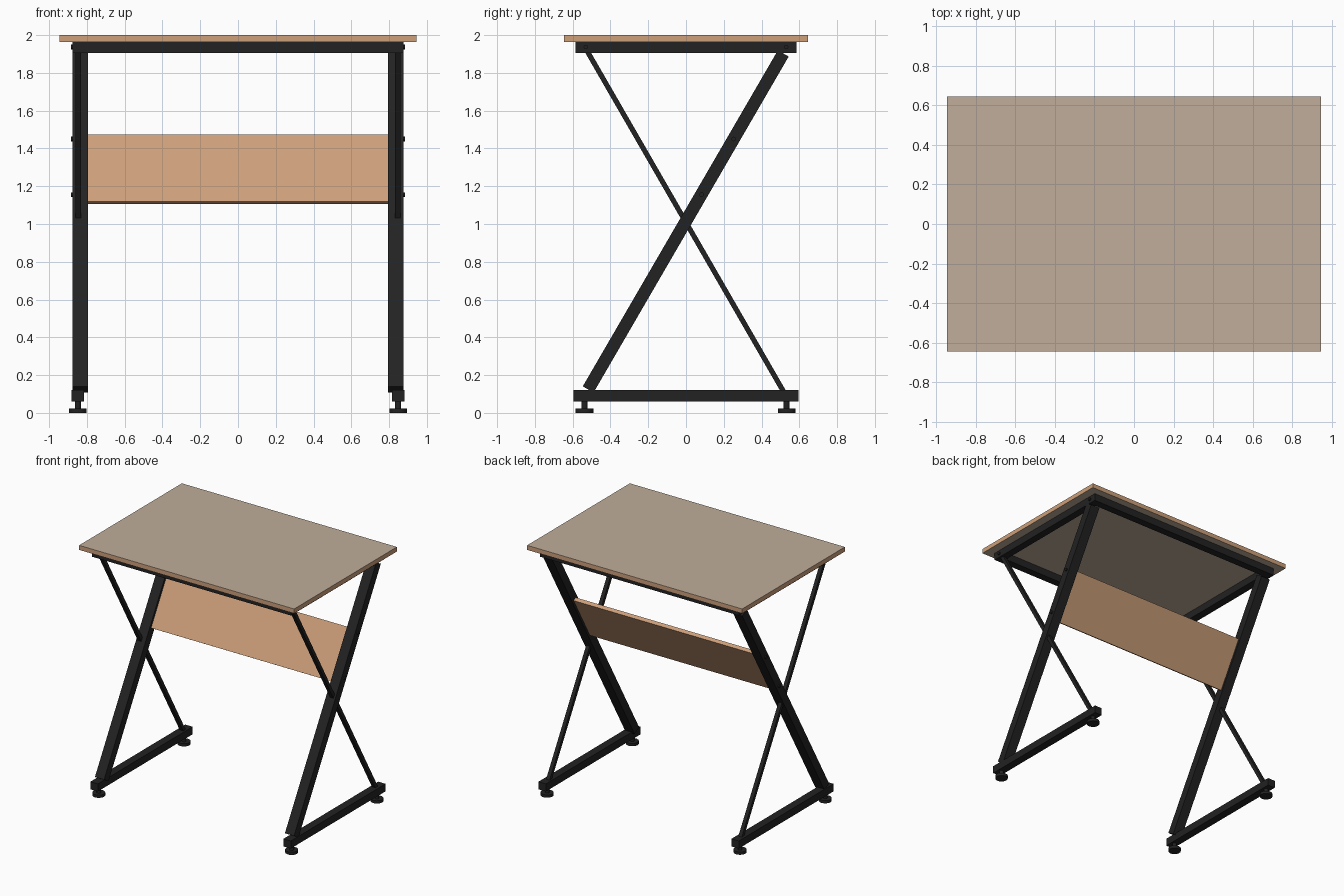
import bpy, bmesh, math
from mathutils import Matrix, Vector

if "Cube" in bpy.data.objects:
    bpy.data.objects.remove(bpy.data.objects["Cube"])


def material(name, rgb):
    m = bpy.data.materials.new(name)
    m.diffuse_color = (*rgb, 1)
    m.use_nodes = True
    m.node_tree.nodes["Principled BSDF"].inputs["Base Color"].default_value = m.diffuse_color
    return m


LAMINATE = material("beige laminate", (0.53, 0.42, 0.325))
WOOD = material("warm wood", (0.61, 0.35, 0.195))
METAL = material("black metal", (0.016, 0.016, 0.017))


def finish(name, bm, *mats):
    mesh = bpy.data.meshes.new(name)
    bm.to_mesh(mesh)
    bm.free()
    for m in mats:
        mesh.materials.append(m)
    ob = bpy.data.objects.new(name, mesh)
    bpy.context.collection.objects.link(ob)
    return ob


def box(name, center, size, *mats, tilt=0.0):
    """Box turned about the x axis by tilt."""
    bm = bmesh.new()
    m = (Matrix.Translation(center) @ Matrix.Rotation(tilt, 4, 'X')
         @ Matrix.Diagonal((*size, 1)))
    bmesh.ops.create_cube(bm, size=1, matrix=m)
    return finish(name, bm, *mats)


def bar(name, x, start, end, width, depth):
    """Straight bar between two (y, z) points at a given x."""
    a, b = Vector((x, *start)), Vector((x, *end))
    d = b - a
    return box(name, (a + b) / 2, (width, depth, d.length), METAL,
               tilt=math.atan2(-d.y, d.z))


def cylinder(name, center, radius, depth, axis='Z', sides=24):
    bm = bmesh.new()
    m = Matrix.Translation(center)
    if axis == 'X':
        m = m @ Matrix.Rotation(math.pi / 2, 4, 'Y')
    bmesh.ops.create_cone(bm, cap_ends=True, segments=sides, radius1=radius,
                          radius2=radius, depth=depth, matrix=m)
    for f in bm.faces:
        f.smooth = len(f.verts) == 4
    for e in bm.edges:
        e.smooth = all(len(f.verts) == 4 for f in e.link_faces)
    return finish(name, bm, METAL)


# Tabletop: laminate faces, wooden edge band
top = box("tabletop", (0, 0, 1.982), (1.89, 1.29, 0.036), LAMINATE, WOOD)
for p in top.data.polygons:
    p.material_index = 0 if abs(p.normal.z) > 0.5 else 1

# Rails under the front and back of the top
for label, s in (("front", -1), ("back", 1)):
    box(f"{label}_top_rail", (0, s * 0.555, 1.935), (1.63, 0.06, 0.058), METAL)

# Tilted back panel lying in the plane of the slanted legs
LEAN = math.atan2(-1.03, 1.78)
box("back_panel", (0, 0.16, 1.29), (1.6, 0.03, 0.41), WOOD, tilt=LEAN)

# Side frames
for side, s in (("left", -1), ("right", 1)):
    box(f"{side}_top_rail", (s * 0.845, 0, 1.935), (0.06, 1.17, 0.058), METAL)
    box(f"{side}_base_beam", (s * 0.848, 0, 0.09), (0.065, 1.19, 0.06), METAL)
    bar(f"{side}_main_leg", s * 0.835, (-0.518, 0.124), (0.515, 1.903), 0.08, 0.066)
    bar(f"{side}_brace", s * 0.845, (-0.523, 1.915), (0.518, 0.11), 0.03, 0.027)
    # Levelling feet
    for end, y in (("front", -0.537), ("back", 0.533)):
        cylinder(f"{side}_{end}_foot_pad", (s * 0.848, y, 0.011), 0.047, 0.022)
        cylinder(f"{side}_{end}_foot_stem", (s * 0.848, y, 0.042), 0.016, 0.05)
    # Bolt heads
    for i, (y, z) in enumerate(((0.253, 1.45), (0.083, 1.155),
                                (0.53, 1.937), (-0.53, 1.937))):
        cylinder(f"{side}_bolt_{i}", (s * 0.876, y, z), 0.012, 0.018, 'X', 12)
